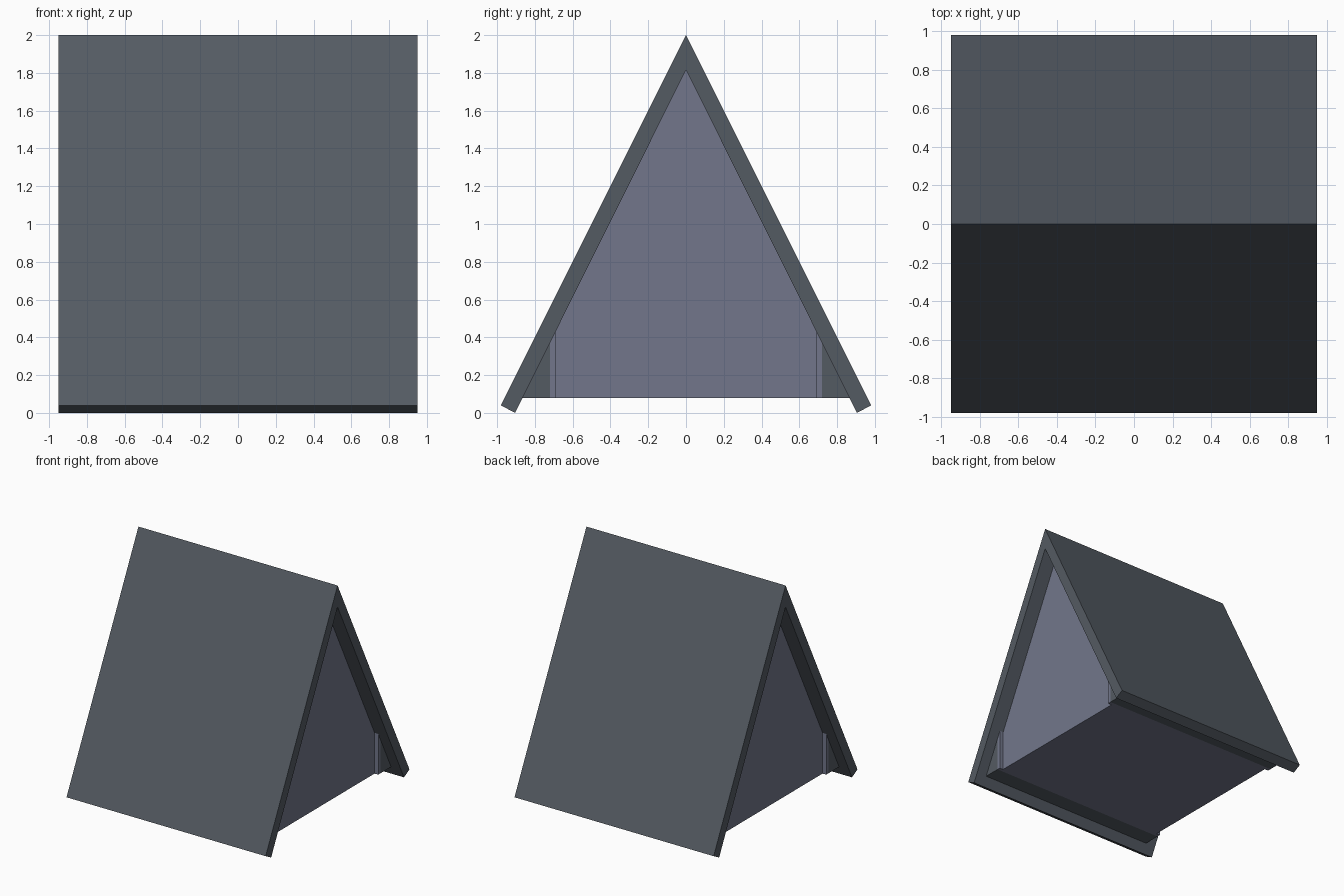
import bpy
import bmesh

if "Cube" in bpy.data.objects:
    bpy.data.objects.remove(bpy.data.objects["Cube"])


def material(name, color):
    m = bpy.data.materials.new(name)
    m.diffuse_color = (*color, 1.0)
    m.use_nodes = True
    m.node_tree.nodes["Principled BSDF"].inputs["Base Color"].default_value = m.diffuse_color
    return m


roof_mat = material("slate grey", (0.088, 0.103, 0.123))
wall_mat = material("blue grey", (0.168, 0.183, 0.256))


def prism(name, profile, half_x, mat):
    """Extrude a (y, z) profile from -half_x to +half_x."""
    bm = bmesh.new()
    face = bm.faces.new([bm.verts.new((-half_x, y, z)) for y, z in profile])
    ext = bmesh.ops.extrude_face_region(bm, geom=[face])
    moved = [g for g in ext["geom"] if isinstance(g, bmesh.types.BMVert)]
    bmesh.ops.translate(bm, verts=moved, vec=(2 * half_x, 0, 0))
    bmesh.ops.recalc_face_normals(bm, faces=bm.faces)
    mesh = bpy.data.meshes.new(name)
    bm.to_mesh(mesh)
    bm.free()
    mesh.materials.append(mat)
    obj = bpy.data.objects.new(name, mesh)
    bpy.context.collection.objects.link(obj)
    return obj


FLOOR = 0.08                       # underside of the body
APEX = 1.815                       # inner ridge height
EAVE = 0.905                       # inner foot of the roof


def under_roof(y):
    return APEX * (1 - y / EAVE)


# Two sloping roof slabs joined at the ridge, reaching the ground
for side, label in ((-1, "front"), (1, "back")):
    prism(label + "_roof_slab",
          [(0, APEX), (side * EAVE, 0), (side * 0.98, 0.04), (0, 2.0)], 0.95, roof_mat)

# Gabled body, set back from the roof ends
prism("gabled_body",
      [(-0.69, FLOOR), (0.69, FLOOR), (0.69, under_roof(0.69)),
       (0, APEX), (-0.69, under_roof(0.69))], 0.82, wall_mat)

# Low side walls and the eave wedges outside them
for side, label in ((-1, "front"), (1, "back")):
    prism(label + "_side_wall",
          [(side * 0.69, FLOOR), (side * 0.72, FLOOR),
           (side * 0.72, under_roof(0.72)), (side * 0.69, under_roof(0.69))],
          0.855, wall_mat)
    prism(label + "_eave_wedge",
          [(side * 0.72, FLOOR), (side * EAVE * (1 - FLOOR / APEX), FLOOR),
           (side * 0.72, under_roof(0.72))], 0.855, roof_mat)
